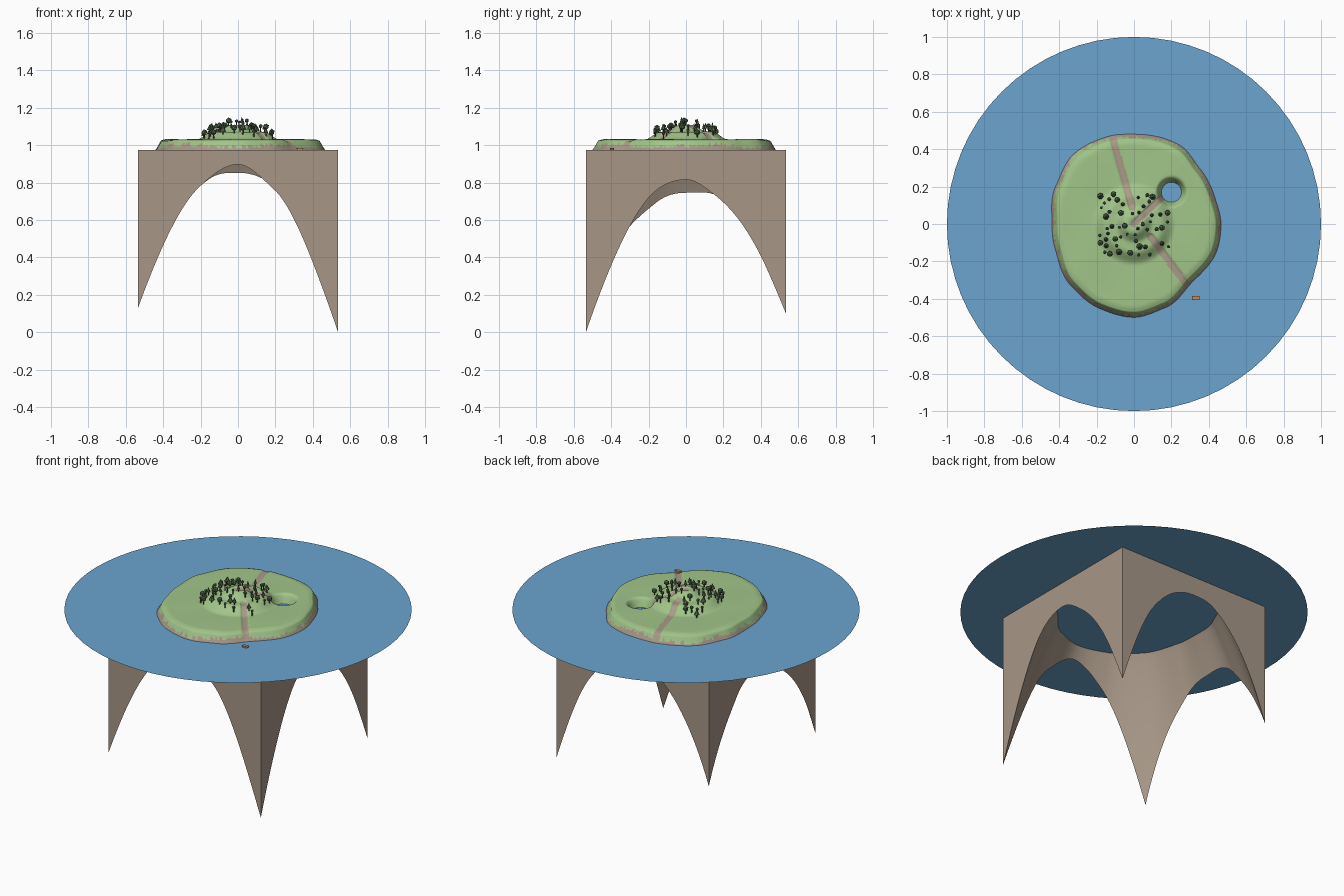
import bpy, bmesh, math, random
from mathutils import Vector, Matrix

if "Cube" in bpy.data.objects:
    bpy.data.objects.remove(bpy.data.objects["Cube"])

random.seed(7)
WATER = 0.975          # sea level
HALF = 0.535           # half width of the square block
N = 288                # angular steps


def material(name, rgb):
    m = bpy.data.materials.new(name)
    m.diffuse_color = (*[(c / 255) ** 2.2 for c in rgb], 1)
    m.use_nodes = True
    m.node_tree.nodes["Principled BSDF"].inputs["Base Color"].default_value = m.diffuse_color
    return m


GRASS = material("grass green", (160, 196, 136))
EARTH = material("earth brown", (166, 150, 134))
PATH = material("path brown", (168, 154, 134))
SEA = material("sea blue", (106, 163, 205))
LEAF = material("leaf green", (88, 112, 82))
BARK = material("bark brown", (105, 78, 66))
WOOD = material("boat orange", (190, 135, 95))


def make_object(name, bm, mats, smooth=None):
    mesh = bpy.data.meshes.new(name)
    bm.to_mesh(mesh)
    bm.free()
    for m in mats:
        mesh.materials.append(m)
    ob = bpy.data.objects.new(name, mesh)
    bpy.context.collection.objects.link(ob)
    if smooth:
        bpy.ops.object.select_all(action='DESELECT')
        ob.select_set(True)
        bpy.context.view_layer.objects.active = ob
        bpy.ops.object.shade_smooth_by_angle(angle=math.radians(smooth))
    return ob


def step(a, b, x):
    t = min(1, max(0, (x - a) / (b - a)))
    return t * t * (3 - 2 * t)


# Shoreline radius at each angle in degrees
SHORE = [(0, .465), (17, .455), (40, .46), (60, .487), (90, .48), (106, .488), (130, .494),
         (154, .465), (180, .438), (197, .442), (225, .472), (248, .488), (270, .499),
         (290, .478), (315, .44), (344, .466), (360, .465)]
PATHS = [((-.125, .50), (-.01, .09)), ((.09, -.07), (.30, -.35)), ((0, 0), (.15, .14))]
POND = Vector((.2, .17))


def shore(deg):
    for (a, ra), (b, rb) in zip(SHORE, SHORE[1:]):
        if a <= deg <= b:
            return ra + (rb - ra) * step(a, b, deg)


def path_distance(x, y):
    best = 9
    for a, b in PATHS:
        a, b, p = Vector(a), Vector(b), Vector((x, y))
        t = min(1, max(0, (p - a).dot(b - a) / (b - a).length_squared))
        best = min(best, (p - a - (b - a) * t).length)
    return best


def land_height(x, y, inset):
    r = math.hypot(x, y)
    z = 1.031 + .002 * math.sin(14 * x + 1) * math.sin(13 * y)
    z += .04 * step(.22, .14, r) + .037 * step(.105, .04, r)
    z -= .007 * step(.024, .012, path_distance(x, y))
    d = (Vector((x, y)) - POND).length
    z = .95 + (z - .95) * step(.035, .085, d)
    cliff = .8 * min(1, inset / .028) + .2 * step(.01, .06, inset)
    return WATER + (z - WATER) * cliff


# Terrain: island rings inside the shore, falling seabed rings out to the square
bm = bmesh.new()
rings = []
inner = [.9 * (i + 1) / 46 for i in range(46)] + [.9 + .1 * (i + 1) / 12 for i in range(12)]
for f in inner + [1 + (i + 1) / 10 for i in range(10)]:
    ring = []
    for k in range(N):
        a = 2 * math.pi * k / N
        c, s = math.cos(a), math.sin(a)
        coast = shore(360 * k / N)
        edge = HALF / max(abs(c), abs(s))
        if f <= 1:
            r = f * coast
            z = land_height(r * c, r * s, coast - r)
        else:
            r = coast + (edge - coast) * (f - 1)
            out = r - coast
            z = max(0, WATER - 2.05 * out - 3.25 * out * out)
        ring.append(bm.verts.new((r * c, r * s, z)))
    rings.append(ring)
centre = bm.verts.new((0, 0, land_height(0, 0, .4)))
for k in range(N):
    bm.faces.new((centre, rings[0][k], rings[0][(k + 1) % N]))
for lo, hi in zip(rings, rings[1:]):
    for k in range(N):
        j = (k + 1) % N
        bm.faces.new((lo[k], hi[k], hi[j], lo[j]))
edge_points = [v.co.copy() for v in rings[-1]]

# Earth below a ragged line on the cliff, paths on top, grass elsewhere
ragged = [.988 + .022 * random.random() ** 2 + .008 * math.sin(k / 9) for k in range(N)]
for f in bm.faces:
    p = f.calc_center_median()
    k = int((math.atan2(p.y, p.x) % (2 * math.pi)) / (2 * math.pi) * N) % N
    in_pond = (p.xy - POND).length < .1
    if p.z < (WATER if in_pond else ragged[k]):
        f.material_index = 1
    elif path_distance(p.x, p.y) < .018:
        f.material_index = 2
make_object("island_terrain", bm, [GRASS, EARTH, PATH], 50)

# Square side walls from the sea down to the seabed edge
bm = bmesh.new()
low = [bm.verts.new(p) for p in edge_points]
top = [bm.verts.new((p.x, p.y, WATER - .001)) for p in edge_points]
for k in range(N):
    j = (k + 1) % N
    bm.faces.new((low[k], low[j], top[j], top[k]))
make_object("block_walls", bm, [EARTH])

# Sea disc
bm = bmesh.new()
bmesh.ops.create_circle(bm, cap_ends=True, segments=64, radius=1,
                        matrix=Matrix.Translation((0, 0, WATER)))
make_object("sea", bm, [SEA])

# Trees scattered over the hill, clear of paths and pond
spots = [(-.18, .15), (-.11, .16), (-.09, .13), (-.15, .04), (-.18, -.1), (-.13, -.16),
         (-.08, -.15), (-.02, -.155), (-.05, -.01), (.1, .145), (.18, .06), (.15, -.02),
         (.03, -.12), (-.07, .06), (-.1, -.08)]
big = len(spots)
while len(spots) < 52:
    p = (random.uniform(-.19, .19), random.uniform(-.17, .16))
    clear = all(math.dist(p, q) > .027 for q in spots)
    if clear and path_distance(*p) > .025 and (Vector(p) - POND).length > .09:
        spots.append(p)
leaves, trunks = bmesh.new(), bmesh.new()
for i, (x, y) in enumerate(spots):
    z = land_height(x, y, .3)
    r = .017 if i < big else random.uniform(.008, .013)
    h = random.uniform(.02, .03)
    bmesh.ops.create_cone(trunks, cap_ends=True, segments=6, radius1=.004, radius2=.003,
                          depth=h + .01, matrix=Matrix.Translation((x, y, z + h / 2 - .005)))
    if i % 3 == 0:      # pointed crown
        bmesh.ops.create_cone(leaves, cap_ends=True, segments=7, radius1=r, radius2=.001,
                              depth=.03, matrix=Matrix.Translation((x, y, z + h + .006)))
    else:               # round crown
        bmesh.ops.create_icosphere(leaves, subdivisions=1, radius=r,
                                   matrix=Matrix.Translation((x, y, z + h + .004)))
make_object("tree_crowns", leaves, [LEAF])
make_object("tree_trunks", trunks, [BARK])

# Small boat off the end of the path
bm = bmesh.new()
bmesh.ops.create_cube(bm, size=1, matrix=Matrix.Translation((.33, -.395, WATER + .004))
                      @ Matrix.Diagonal((.04, .02, .012, 1)))
for v in bm.verts:
    if v.co.z < WATER:
        v.co.x = .33 + (v.co.x - .33) * .6
make_object("boat", bm, [WOOD])
